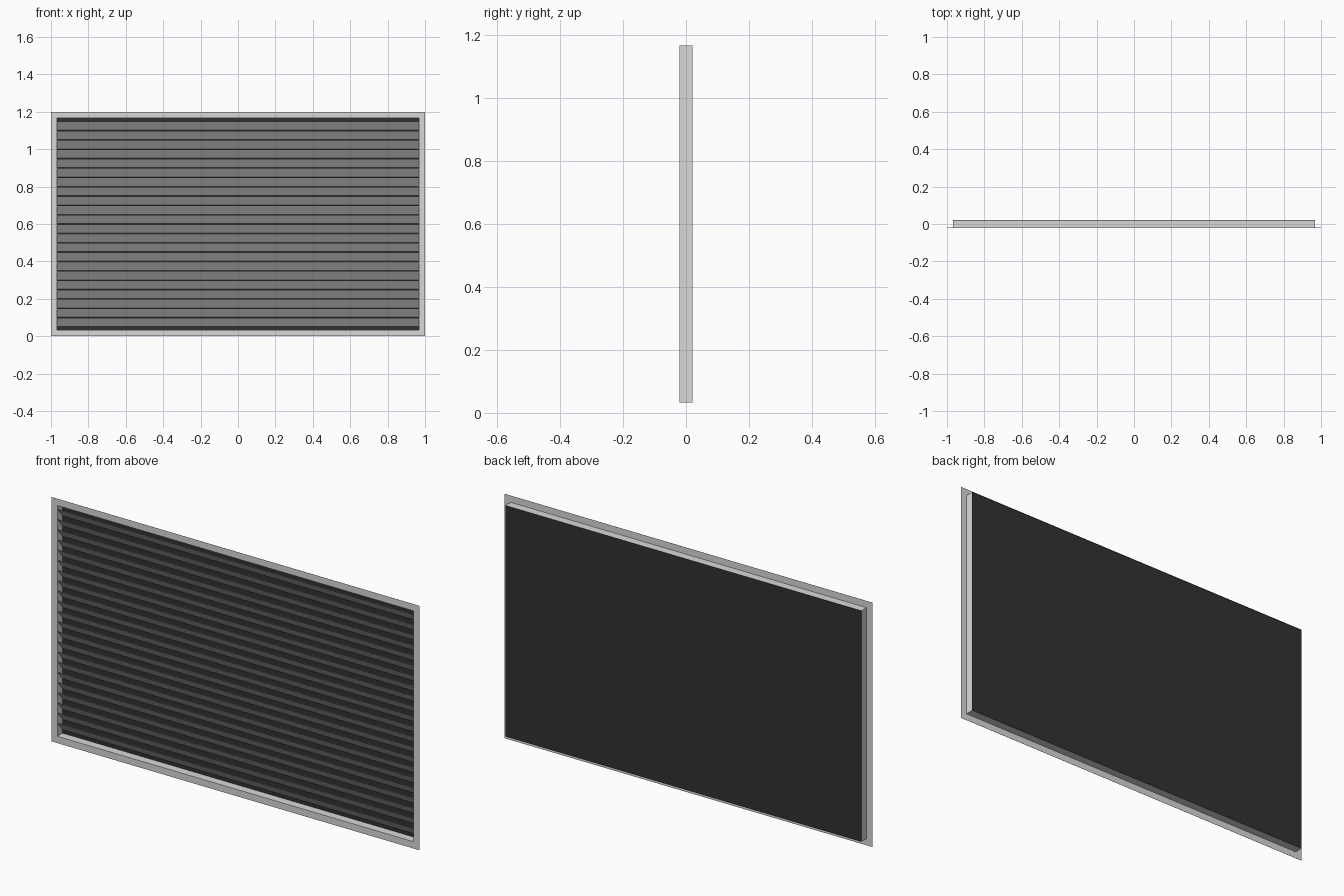
import bpy, math

if "Cube" in bpy.data.objects:
    bpy.data.objects.remove(bpy.data.objects["Cube"])

# Flat colours
def material(name, rgb):
    m = bpy.data.materials.new(name)
    m.diffuse_color = (*rgb, 1)
    m.use_nodes = True
    m.node_tree.nodes["Principled BSDF"].inputs["Base Color"].default_value = m.diffuse_color
    return m

METAL = material("light grey metal", (0.69, 0.70, 0.68))
DARK = material("dark grey", (0.031, 0.031, 0.031))

def box(name, x, y, z, mat, tilt=0):
    """Box from (min, max) ranges, optionally tilted about its long x axis."""
    bpy.ops.mesh.primitive_cube_add(size=1, location=[sum(r) / 2 for r in (x, y, z)])
    o = bpy.context.object
    o.name = name
    o.scale = [r[1] - r[0] for r in (x, y, z)]
    bpy.ops.object.transform_apply(location=False, rotation=False, scale=True)
    o.rotation_euler.x = tilt
    o.data.materials.append(mat)
    return o

F, B = -0.0205, 0.0205             # front and back
IX, Z0, Z1 = 0.967, 0.033, 1.167   # opening
T = 0.0005                         # sheet thickness

# Front flange: four thin strips around the opening
box("flange_bottom", (-1, 1), (F, F + T), (0, Z0), METAL)
box("flange_top", (-1, 1), (F, F + T), (Z1, 1.2), METAL)
for side, s in (("left", -1), ("right", 1)):
    box("flange_" + side, sorted((s * IX, s)), (F, F + T), (Z0, Z1), METAL)
    # Sleeve walls behind the flange
    box("sleeve_" + side, sorted((s * (IX - T), s * IX)), (F, B - T), (Z0, Z1), METAL)
box("sleeve_bottom", (-IX + T, IX - T), (F, B - T), (Z0, Z0 + T), METAL)
box("sleeve_top", (-IX + T, IX - T), (F, B - T), (Z1 - T, Z1), METAL)

# Dark back panel
box("back_panel", (-IX, IX), (B - T, B), (Z0, Z1), DARK)

# Louvre slats, front edge high and back edge low
DEPTH, RISE = 0.038, 0.046
CHORD = math.hypot(DEPTH, RISE)
for i in range(22):
    z = 0.075 + 0.05 * i
    box(f"slat_{i + 1:02d}", (-IX + T, IX - T), (-CHORD / 2, CHORD / 2),
        (z - 0.0005, z + 0.0005), METAL, -math.atan2(RISE, DEPTH))
